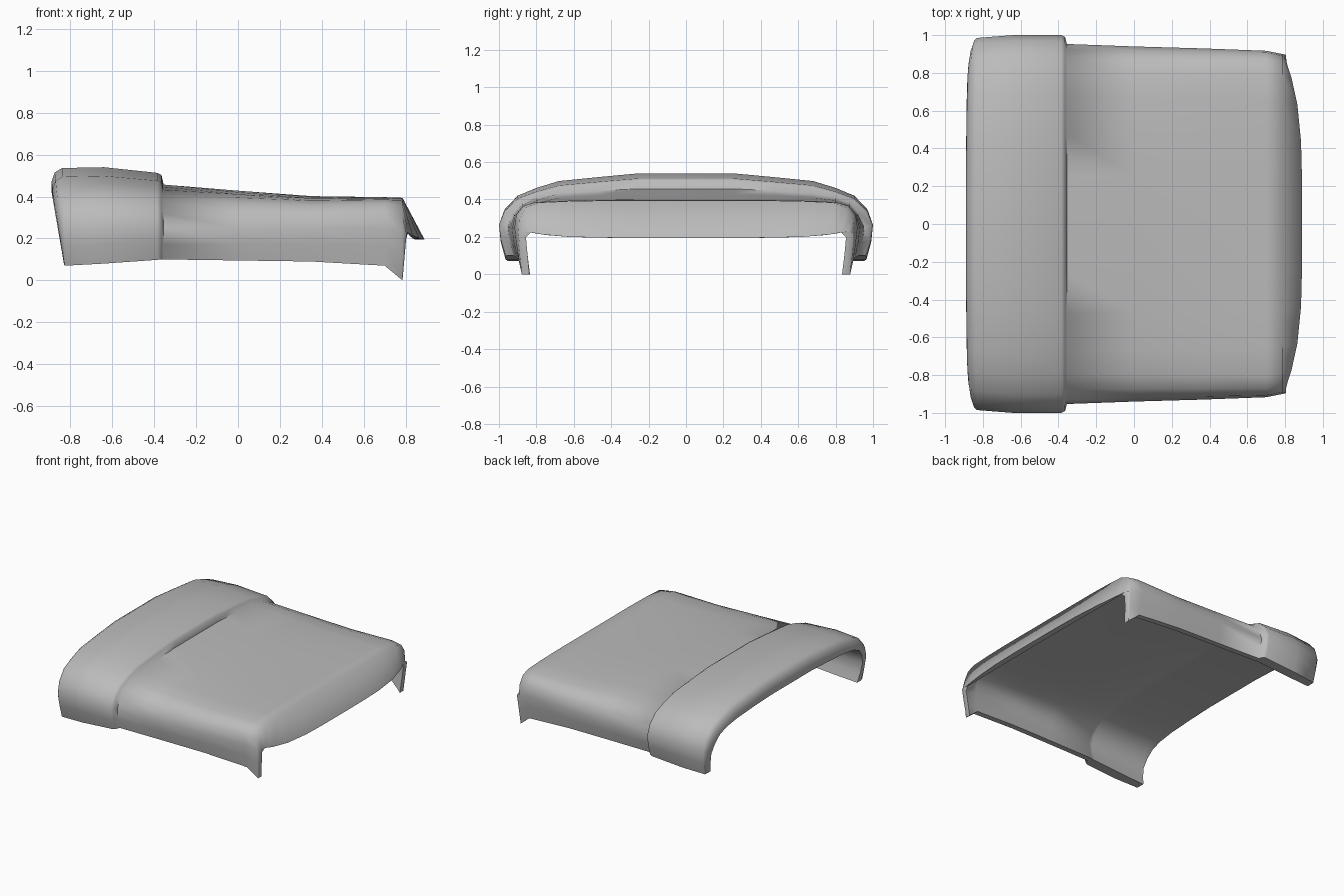
import bpy, math

cube = bpy.data.objects.get("Cube")
if cube:
    bpy.data.objects.remove(cube, do_unlink=True)

grey = bpy.data.materials.new("plain_grey")
grey.use_nodes = True
colour = (0.5, 0.5, 0.5, 1)
grey.diffuse_color = colour
grey.node_tree.nodes["Principled BSDF"].inputs["Base Color"].default_value = colour

# Half cross-sections: (fraction of half width, fraction of height), edge to crown
BAND = [(.965, 0), (.99, .2), (1, .4), (.97, .58), (.9, .74), (.8, .83), (.68, .91), (.45, .96), (.25, 1)]
REAR = [(.97, 0), (.99, .2), (1, .42), (.97, .62), (.92, .78), (.84, .87), (.71, .93), (.5, .97), (.27, 1)]
FRONT = [(.975, 0), (.99, .3), (1, .56), (.99, .77), (.95, .91), (.88, .97), (.72, .99), (.5, 1), (.27, 1)]


def arch(x, half, low, top, profile, lean=0):
    """Full arch across the width; lean moves the lower edge along x."""
    side = [(x + lean * (1 - v), u * half, low + v * (top - low)) for u, v in profile]
    return side + [(x, 0, top)] + [(a, -b, c) for a, b, c in reversed(side)]


def blend(t):
    return [(a + (c - a) * t, b + (d - b) * t) for (a, b), (c, d) in zip(REAR, FRONT)]


def lip_point(p, inset=0):
    """Front end: the top droops into a bulging lip, the sides become legs."""
    x, y, z = p
    s = min(abs(y) / .88, 1)
    if z < .23:
        return (.785 + .02 * z / .23, y * .995, z)
    return (.89 - .085 * s ** 4 - inset * (1 - s ** 4), y * .975, .195 + .035 * s ** 6)


outer, inner = [], []

# Raised rear band with a rounded rear edge; the underside stays level beneath it
for x, half, low, top, lean in [
        (-.89, .945, .075, .47, .06),
        (-.875, .97, .07, .515, .047),
        (-.84, .985, .07, .536, .015),
        (-.64, 1, .08, .54, 0),
        (-.385, 1, .098, .513, 0),
        (-.365, .99, .1, .503, 0)]:
    outer.append(arch(x, half, low, top, BAND, lean))
    inner.append(arch(x, .915, low, .424, REAR, lean))

# Cover panel, gently tapering toward the front
for x, half, low, top, t in [
        (-.355, .953, .10, .457, 0),
        (0, .94, .095, .428, .3),
        (.35, .93, .09, .402, .6),
        (.7, .917, .07, .397, .95)]:
    outer.append(arch(x, half, low, top, blend(t)))
    inner.append(arch(x, half - .043, low, top - .038, blend(t)))

# Front edge, lip and corner legs
outer.append(arch(.785, .9, 0, .394, FRONT))
inner.append(arch(.75, .86, 0, .352, FRONT, .035))
outer.append([lip_point(p) for p in outer[-1]])
inner.append([lip_point(p, .045) for p in inner[-1]])

# Skin closed rings (outside then inside), and close the two open ends
rings = [o + i[::-1] for o, i in zip(outer, inner)]
n, m = len(rings[0]), len(outer[0])
faces = [(r * n + i, r * n + (i + 1) % n, (r + 1) * n + (i + 1) % n, (r + 1) * n + i)
         for r in range(len(rings) - 1) for i in range(n)]
last = (len(rings) - 1) * n
for i in range(m - 1):
    faces.append((i, n - 1 - i, n - 2 - i, i + 1))
    faces.append((last + i, last + i + 1, last + n - 2 - i, last + n - 1 - i))

mesh = bpy.data.meshes.new("cover_shell")
mesh.from_pydata([p for ring in rings for p in ring], [], faces)
mesh.materials.append(grey)
shell = bpy.data.objects.new("cover_shell", mesh)
bpy.context.collection.objects.link(shell)
bpy.ops.object.select_all(action="DESELECT")
shell.select_set(True)
bpy.context.view_layer.objects.active = shell
bpy.ops.object.shade_smooth_by_angle(angle=math.radians(72))
